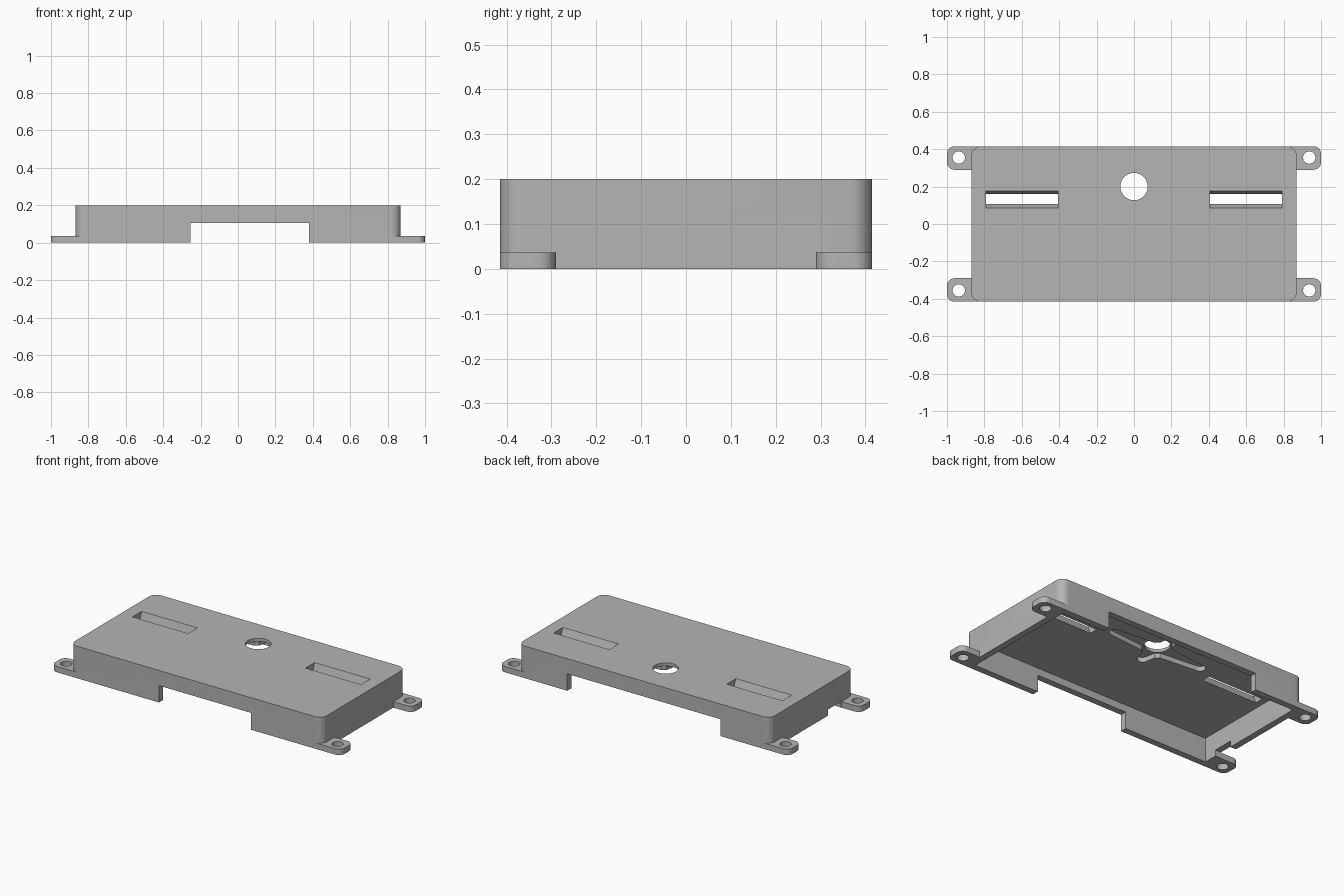
import bpy, bmesh
from math import sin, cos, pi, tau

cube = bpy.data.objects.get("Cube")
if cube:
    bpy.data.objects.remove(cube, do_unlink=True)

grey = bpy.data.materials.new("plain_grey")
grey.use_nodes = True
colour = (0.46, 0.46, 0.46, 1)
grey.diffuse_color = colour
grey.node_tree.nodes["Principled BSDF"].inputs["Base Color"].default_value = colour


def loft(name, low, high, z0, z1):
    """Closed solid between two outlines with equal point counts."""
    bm = bmesh.new()
    a = [bm.verts.new((x, y, z0)) for x, y in low]
    b = [bm.verts.new((x, y, z1)) for x, y in high]
    bm.faces.new(a[::-1])
    bm.faces.new(b)
    n = len(a)
    for i in range(n):
        j = (i + 1) % n
        bm.faces.new((a[i], a[j], b[j], b[i]))
    bmesh.ops.recalc_face_normals(bm, faces=bm.faces)
    mesh = bpy.data.meshes.new(name)
    bm.to_mesh(mesh)
    bm.free()
    mesh.materials.append(grey)
    obj = bpy.data.objects.new(name, mesh)
    bpy.context.collection.objects.link(obj)
    return obj


def prism(name, outline, z0, z1):
    return loft(name, outline, outline, z0, z1)


def rect(x0, x1, y0, y1):
    return [(x0, y0), (x1, y0), (x1, y1), (x0, y1)]


def rounded(x0, x1, y0, y1, r, steps=10):
    pts = []
    corners = [(x1 - r, y1 - r), (x0 + r, y1 - r), (x0 + r, y0 + r), (x1 - r, y0 + r)]
    for k, (cx, cy) in enumerate(corners):
        for i in range(steps + 1):
            t = (k + i / steps) * pi / 2
            pts.append((cx + r * cos(t), cy + r * sin(t)))
    return pts


def circle(cx, cy, r, n=48):
    return [(cx + r * cos(tau * i / n), cy + r * sin(tau * i / n)) for i in range(n)]


def horn_arm(cx, cy, angle, length, wide, tip, steps=12):
    """Tapered arm with a round end."""
    pts = [(0, wide), (0, -wide)]
    for i in range(steps + 1):
        t = -pi / 2 + pi * i / steps
        pts.append((length - tip + tip * cos(t), tip * sin(t)))
    c, s = cos(angle), sin(angle)
    return [(cx + x * c - y * s, cy + x * s + y * c) for x, y in pts]


def combine(target, tool, operation):
    mod = target.modifiers.new("combine", "BOOLEAN")
    mod.operation = operation
    mod.solver = "EXACT"
    mod.object = tool
    bpy.context.view_layer.objects.active = target
    bpy.ops.object.modifier_apply(modifier=mod.name)
    bpy.data.objects.remove(tool, do_unlink=True)


def cut(tool):
    combine(cover, tool, "DIFFERENCE")


W, D, H = 0.87, 0.415, 0.2
WALL, ROOF = 0.04, 0.15

# Shell with rounded upright corners
cover = prism("cover", rounded(-W, W, -D, D, 0.05), 0, H)

# Four mounting feet, square on the inside and rounded outside
for sx in (-1, 1):
    for sy in (-1, 1):
        foot = rounded(0.7, 1, 0.29, D, 0.04)
        combine(cover, prism("foot", [(sx * x, sy * y) for x, y in foot], 0, 0.037), "UNION")

# Hollow underside
cut(prism("pocket", rect(-W + WALL, W - WALL, -D + WALL, D - WALL), -0.1, ROOF))

# Screw holes
for sx in (-1, 1):
    for sy in (-1, 1):
        cut(prism("screw_hole", circle(sx * 0.937, sy * 0.355, 0.033, 32), -0.1, 0.1))

# Openings in the front, back and one end wall
cut(prism("front_opening", rect(-0.255, 0.38, -0.5, -0.3), -0.1, 0.105))
cut(prism("back_opening", rect(-0.53, 0.53, 0.3, 0.5), -0.1, 0.105))
cut(prism("end_opening", rect(-0.95, -0.75, -0.289, -0.16), -0.1, 0.038))

# Slots through the roof, wider at the top
for x0, x1 in ((-0.79, -0.405), (0.405, 0.79)):
    cut(loft("slot", rect(x0, x1, 0.107, 0.16), rect(x0, x1, 0.086, 0.177), ROOF - 0.001, H + 0.001))

# Round hole and the cross-shaped recess beneath it
cx, cy = 0, 0.2
cut(prism("centre_hole", circle(cx, cy, 0.073), 0.1, 0.3))
cut(prism("recess_hub", circle(cx, cy, 0.085), 0.1, 0.18))
for k, length in enumerate((0.34, 0.16, 0.34, 0.16)):
    cut(prism("recess_arm", horn_arm(cx, cy, k * pi / 2, length, 0.06, 0.032), 0.1, 0.18))

# Smooth curved walls, crisp edges
bpy.ops.object.select_all(action="DESELECT")
cover.select_set(True)
bpy.context.view_layer.objects.active = cover
bpy.ops.object.shade_smooth_by_angle(angle=pi / 6)
